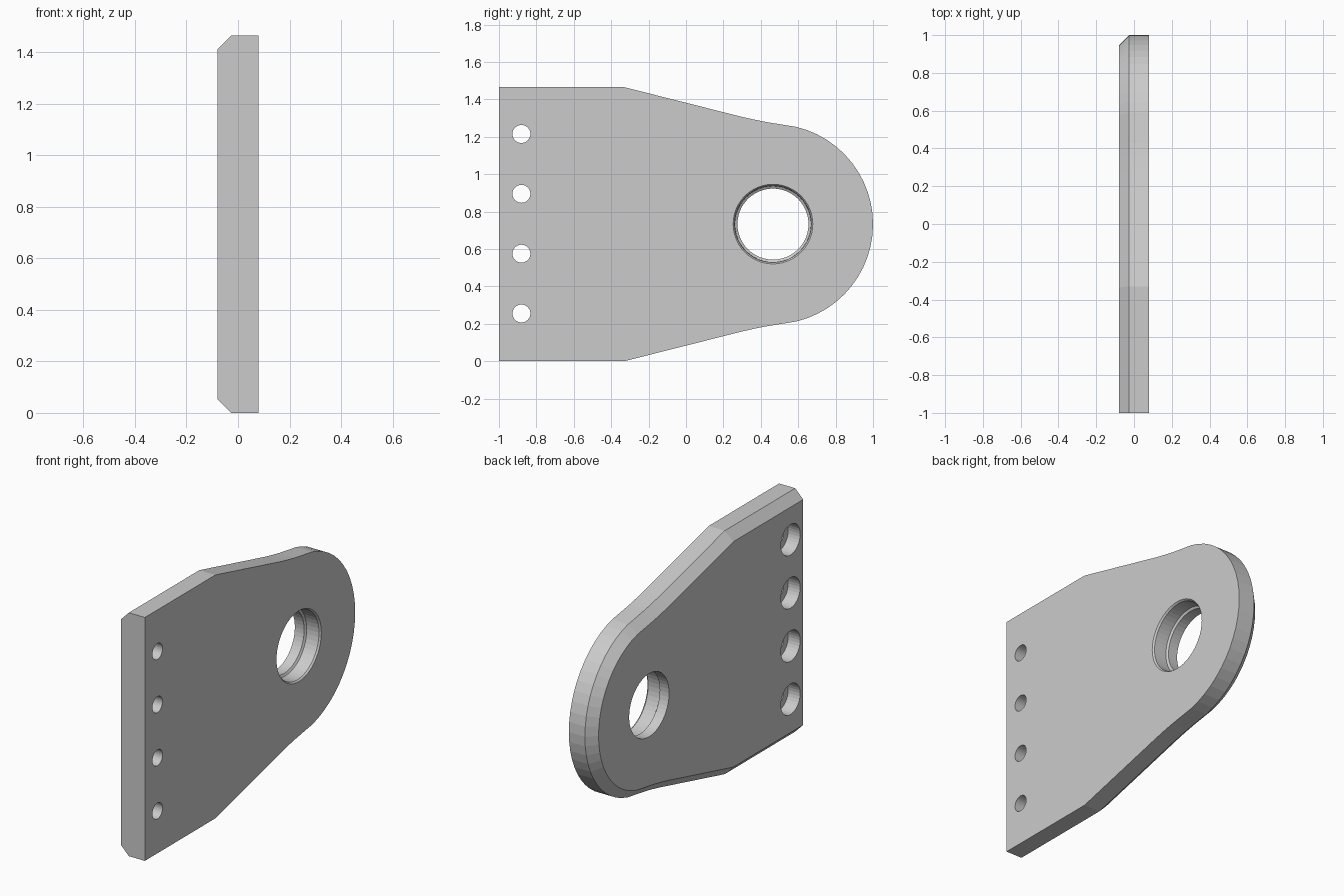
import bpy, bmesh
from math import sin, cos, pi, radians
from mathutils import Vector

if "Cube" in bpy.data.objects:
    bpy.data.objects.remove(bpy.data.objects["Cube"])

MID, HALF, BEVEL = 0.7325, 0.08, 0.054
EYE_Y, EYE_R = 0.465, 0.535


def finish(bm, name):
    bmesh.ops.recalc_face_normals(bm, faces=bm.faces)
    me = bpy.data.meshes.new(name)
    bm.to_mesh(me)
    bm.free()
    ob = bpy.data.objects.new(name, me)
    bpy.context.collection.objects.link(ob)
    return ob


# Plate outline in (y, height above mid line): upper edge, round nose, mirrored lower edge
upper = [(-1, MID), (-0.33, MID), (0.29, 0.576), (0.36, 0.56), (0.43, 0.546), (0.51, 0.533)]
a0, n = radians(76.5), 24
nose = [(EYE_Y + EYE_R * cos(a0 - 2 * a0 * i / n), EYE_R * sin(a0 - 2 * a0 * i / n))
        for i in range(n + 1)]
outline = [Vector(p) for p in upper + nose + [(y, -z) for y, z in reversed(upper)]]


def inset(pts, d):
    # Mitred inset of the open outline; the straight end at y = -1 stays put
    norms = []
    for a, b in zip(pts, pts[1:]):
        t = (b - a).normalized()
        norms.append(Vector((t.y, -t.x)))
    out = []
    for i, p in enumerate(pts):
        n1, n2 = norms[max(i - 1, 0)], norms[min(i, len(norms) - 1)]
        m = (n1 + n2).normalized()
        out.append(p + m * d / m.dot(n1))
    return out


# Plate body with a bevelled edge on the -x side
bm = bmesh.new()
loops = [[bm.verts.new((x, p.x, p.y + MID)) for p in pts]
         for x, pts in ((HALF, outline), (-0.027, outline), (-HALF, inset(outline, BEVEL)))]
for la, lb in zip(loops, loops[1:]):
    for i in range(len(la) - 1):
        bm.faces.new((la[i], la[i + 1], lb[i + 1], lb[i]))
bm.faces.new(loops[0])
bm.faces.new(loops[2])
bm.faces.new([l[0] for l in loops] + [l[-1] for l in reversed(loops)])
plate = finish(bm, "lug_plate")


def lathe(bm, y, z, profile, seg):
    # Solid of revolution about an x-parallel axis
    rings = [[bm.verts.new((x, y + r * cos(2 * pi * i / seg), z + r * sin(2 * pi * i / seg)))
              for i in range(seg)] for x, r in profile]
    for ra, rb in zip(rings, rings[1:]):
        for i in range(seg):
            j = (i + 1) % seg
            bm.faces.new((ra[i], ra[j], rb[j], rb[i]))
    bm.faces.new(rings[0])
    bm.faces.new(rings[-1])


# Holes: stepped eye and four counterbored screw holes
bm = bmesh.new()
lathe(bm, EYE_Y, MID + 0.0005,
      [(0.1, 0.229), (0.07, 0.205), (-0.01, 0.203), (-0.018, 0.19), (-0.1, 0.19)], 48)
for k in range(4):
    lathe(bm, -0.88, 0.255 + 0.32 * k,
          [(0.1, 0.048), (0.0, 0.048), (0.0, 0.092), (-0.1, 0.092)], 32)
cutter = finish(bm, "hole_cutter")
cutter.hide_render = True

mod = plate.modifiers.new("holes", 'BOOLEAN')
mod.operation = 'DIFFERENCE'
mod.solver = 'EXACT'
mod.object = cutter
bpy.context.view_layer.objects.active = plate
plate.select_set(True)
bpy.ops.object.modifier_apply(modifier=mod.name)
bpy.data.objects.remove(cutter, do_unlink=True)
